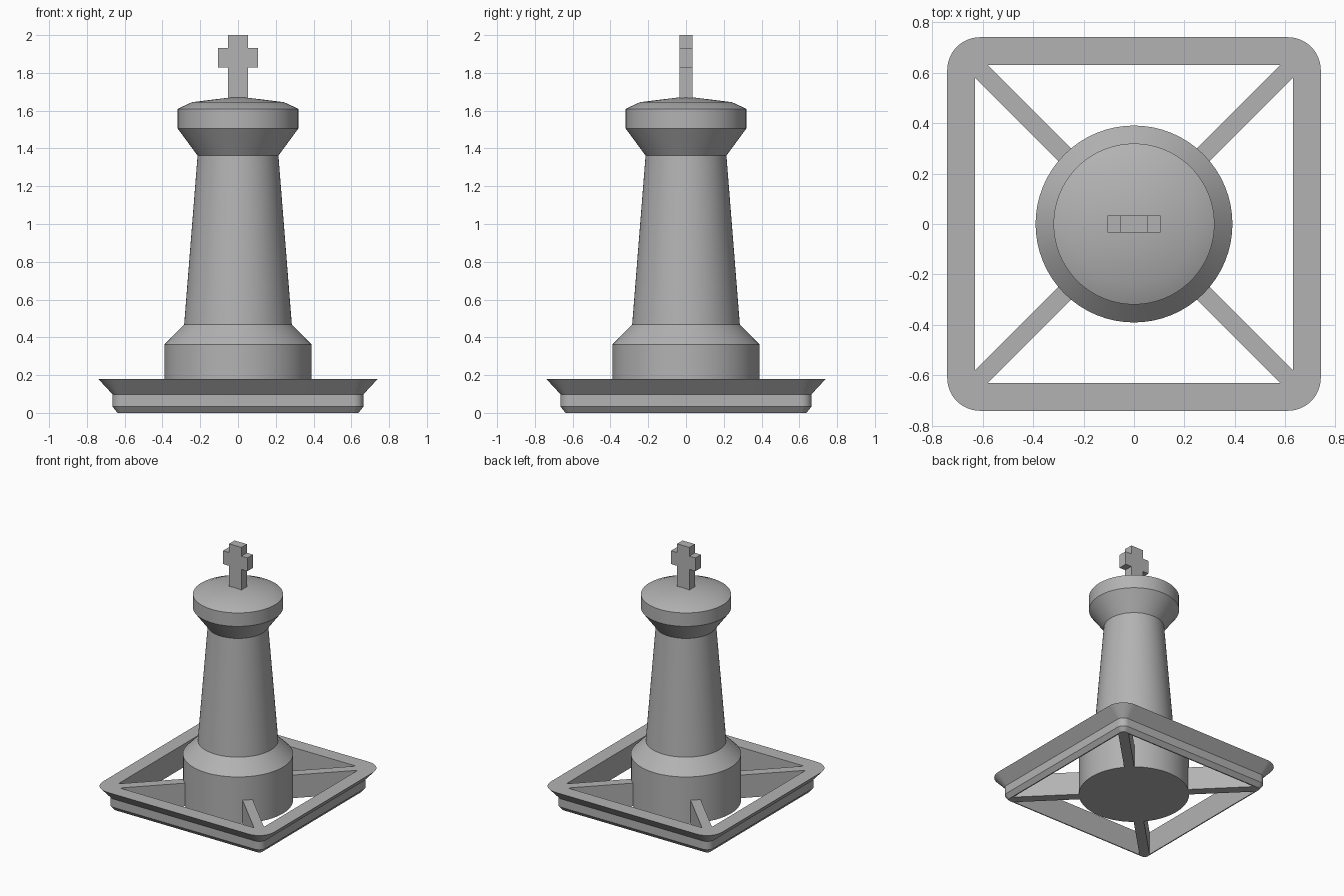
import bpy, bmesh, math
from mathutils import Matrix

cube = bpy.data.objects.get("Cube")
if cube:
    bpy.data.objects.remove(cube, do_unlink=True)

GREY = (0.45, 0.45, 0.45, 1)
grey = bpy.data.materials.new("plain grey")
grey.use_nodes = True
grey.diffuse_color = GREY
grey.node_tree.nodes["Principled BSDF"].inputs["Base Color"].default_value = GREY


def finish(name, bm, smooth=False):
    bmesh.ops.recalc_face_normals(bm, faces=bm.faces)
    mesh = bpy.data.meshes.new(name)
    bm.to_mesh(mesh)
    bm.free()
    mesh.materials.append(grey)
    obj = bpy.data.objects.new(name, mesh)
    bpy.context.collection.objects.link(obj)
    if smooth:
        bpy.ops.object.select_all(action='DESELECT')
        obj.select_set(True)
        bpy.context.view_layer.objects.active = obj
        bpy.ops.object.shade_smooth_by_angle(angle=math.radians(30))
    return obj


# Turned body with flared head and shallow dome
SIDES = 64
profile = [(0.39, 0), (0.39, 0.362), (0.285, 0.468), (0.214, 1.362),
           (0.319, 1.505), (0.319, 1.61), (0.243, 1.645)]
bm = bmesh.new()
rings = [[bm.verts.new((r * math.cos(math.tau * i / SIDES),
                        r * math.sin(math.tau * i / SIDES), z))
          for i in range(SIDES)] for r, z in profile]
peak = bm.verts.new((0, 0, 1.675))
for i in range(SIDES):
    j = (i + 1) % SIDES
    for low, high in zip(rings, rings[1:]):
        bm.faces.new((low[i], low[j], high[j], high[i]))
    bm.faces.new((rings[-1][i], rings[-1][j], peak))
bm.faces.new(rings[0])
finish("body", bm, smooth=True)

# Square base frame: rounded, moulded outside and a square opening
INNER, CORNER, STEPS = 0.63, 0.61, 12
bm = bmesh.new()


def rounded_ring(half, z):
    """One list of vertices for each rounded corner."""
    corners = []
    for k in range(4):
        middle = math.pi / 4 + k * math.pi / 2
        cx = math.copysign(CORNER, math.cos(middle))
        cy = math.copysign(CORNER, math.sin(middle))
        angles = [(k + s / STEPS) * math.pi / 2 for s in range(STEPS + 1)]
        corners.append([bm.verts.new((cx + (half - CORNER) * math.cos(a),
                                      cy + (half - CORNER) * math.sin(a), z))
                        for a in angles])
    return corners


def square_ring(z):
    return [bm.verts.new((x * INNER, y * INNER, z))
            for x, y in ((1, 1), (-1, 1), (-1, -1), (1, -1))]


outer = [rounded_ring(h, z) for h, z in
         ((0.638, 0), (0.664, 0.033), (0.664, 0.098), (0.74, 0.18))]
inner = [square_ring(0), square_ring(0.18)]
for low, high in zip(outer, outer[1:]):
    a, b = sum(low, []), sum(high, [])
    for i in range(len(a)):
        j = (i + 1) % len(a)
        bm.faces.new((a[i], a[j], b[j], b[i]))
for corners, square in ((outer[0], inner[0]), (outer[-1], inner[1])):
    for k in range(4):
        n = (k + 1) % 4
        for p, q in zip(corners[k], corners[k][1:]):
            bm.faces.new((p, q, square[k]))
        bm.faces.new((corners[k][-1], corners[n][0], square[n], square[k]))
for k in range(4):
    n = (k + 1) % 4
    bm.faces.new((inner[0][k], inner[0][n], inner[1][n], inner[1][k]))
finish("base_frame", bm, smooth=True)

# Diagonal struts from the body to the frame corners, with pointed ends
START, WIDE, REACH = 0.36, 0.036, INNER * math.sqrt(2)
for k, name in enumerate(("back_left", "back_right", "front_right", "front_left")):
    bm = bmesh.new()
    outline = [(START, -WIDE), (REACH - WIDE, -WIDE), (REACH, 0),
               (REACH - WIDE, WIDE), (START, WIDE)]
    face = bm.faces.new([bm.verts.new((x, y, 0)) for x, y in outline])
    top = bmesh.ops.extrude_face_region(bm, geom=[face])["geom"]
    bmesh.ops.translate(bm, vec=(0, 0, 0.18),
                        verts=[v for v in top if isinstance(v, bmesh.types.BMVert)])
    turn = Matrix.Rotation(math.pi / 4 + k * math.pi / 2, 4, 'Z')
    bmesh.ops.transform(bm, matrix=turn, verts=bm.verts)
    finish(name + "_strut", bm)

# Cross finial extruded from its outline
ARM, POST, DEPTH = 0.105, 0.053, 0.034
half_outline = [(POST, 1.64), (POST, 1.828), (ARM, 1.828),
                (ARM, 1.932), (POST, 1.932), (POST, 2)]
outline = half_outline + [(-x, z) for x, z in reversed(half_outline)]
bm = bmesh.new()
face = bm.faces.new([bm.verts.new((x, -DEPTH, z)) for x, z in outline])
back = bmesh.ops.extrude_face_region(bm, geom=[face])["geom"]
bmesh.ops.translate(bm, vec=(0, 2 * DEPTH, 0),
                    verts=[v for v in back if isinstance(v, bmesh.types.BMVert)])
finish("cross_finial", bm)
